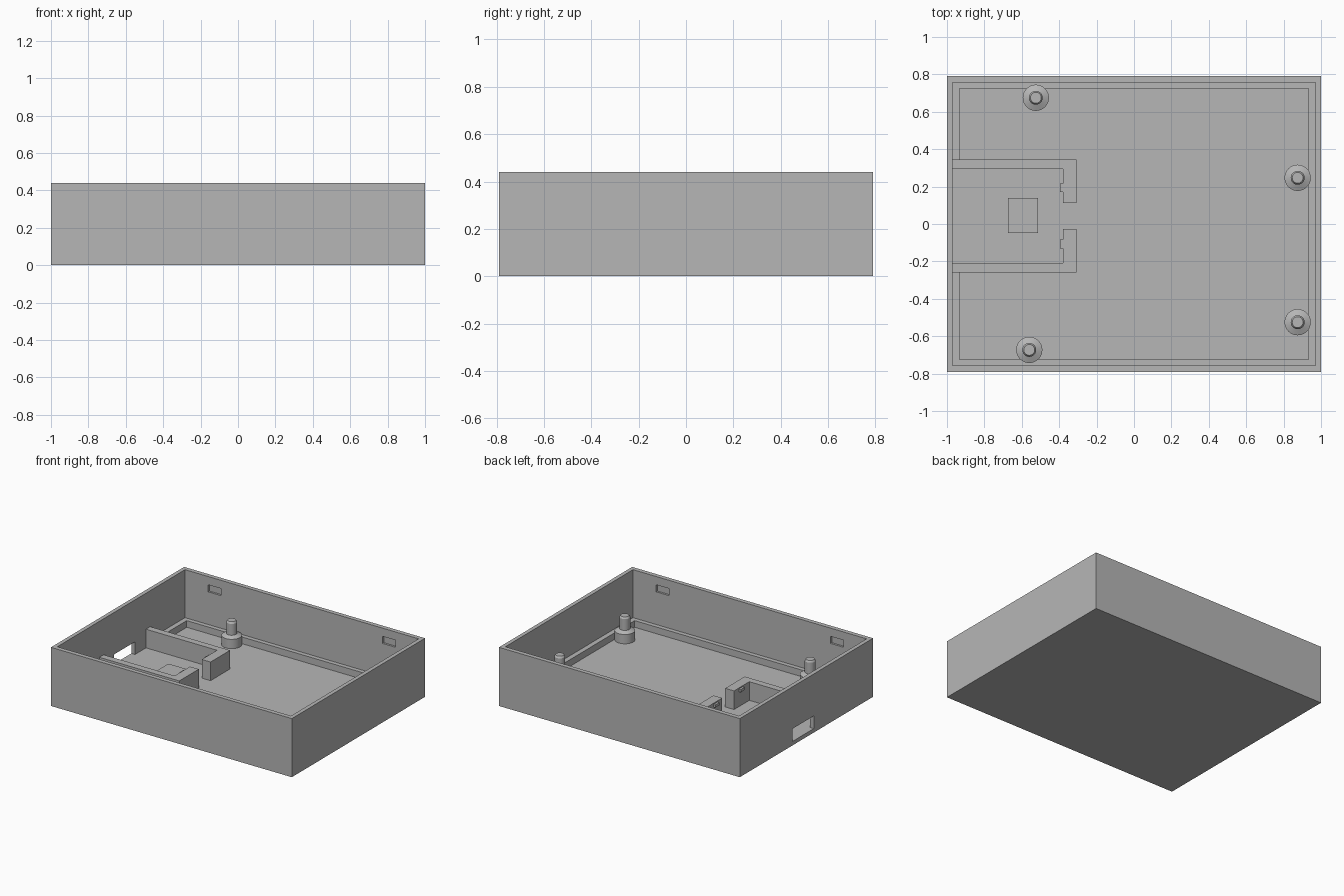
import bpy, bmesh, math

if "Cube" in bpy.data.objects:
    bpy.data.objects.remove(bpy.data.objects["Cube"])

grey = bpy.data.materials.new("plain_grey")
grey.diffuse_color = (0.47, 0.47, 0.47, 1)
grey.use_nodes = True
grey.node_tree.nodes["Principled BSDF"].inputs["Base Color"].default_value = grey.diffuse_color


def finish(name, bm):
    bmesh.ops.recalc_face_normals(bm, faces=bm.faces)
    me = bpy.data.meshes.new(name)
    bm.to_mesh(me)
    bm.free()
    me.materials.append(grey)
    ob = bpy.data.objects.new(name, me)
    bpy.context.collection.objects.link(ob)
    return ob


def prism(name, outline, z0, z1):
    """Extrude an xy outline from z0 to z1."""
    bm = bmesh.new()
    face = bm.faces.new([bm.verts.new((x, y, z0)) for x, y in outline])
    ext = bmesh.ops.extrude_face_region(bm, geom=[face])
    for v in ext["geom"]:
        if isinstance(v, bmesh.types.BMVert):
            v.co.z = z1
    return finish(name, bm)


def box(name, x0, x1, y0, y1, z0, z1):
    return prism(name, [(x0, y0), (x1, y0), (x1, y1), (x0, y1)], z0, z1)


def lathe(name, profile, x, y, sides=40):
    """Spin a closed-to-axis (radius, z) profile about a vertical axis."""
    bm = bmesh.new()
    rings = []
    for r, z in profile:
        rings.append([bm.verts.new((x + r * math.cos(2 * math.pi * i / sides),
                                    y + r * math.sin(2 * math.pi * i / sides), z))
                      for i in range(sides)])
    for a, b in zip(rings, rings[1:]):
        for i in range(sides):
            j = (i + 1) % sides
            bm.faces.new((a[i], a[j], b[j], b[i]))
    bm.faces.new(rings[0])
    bm.faces.new(rings[-1])
    ob = finish(name, bm)
    bpy.ops.object.select_all(action='DESELECT')
    ob.select_set(True)
    bpy.context.view_layer.objects.active = ob
    bpy.ops.object.shade_smooth_by_angle(angle=math.radians(25))
    return ob


def cut(target, cutter):
    mod = target.modifiers.new("cut", 'BOOLEAN')
    mod.operation = 'DIFFERENCE'
    mod.solver = 'EXACT'
    mod.object = cutter
    bpy.context.view_layer.objects.active = target
    bpy.ops.object.modifier_apply(modifier=mod.name)
    bpy.data.objects.remove(cutter)


FLOOR = 0.03
IN_X, IN_Y = 0.97, 0.757      # inside of the walls
LX, LY = 0.933, 0.724         # inside of the ledge
MID = 0.043                   # centre line of the board holder

# Open tray: block, cavity, port opening and lid clip pockets
tray = box("tray", -1, 1, -0.79, 0.79, 0, 0.44)
cut(tray, box("cavity_cutter", -IN_X, IN_X, -IN_Y, IN_Y, FLOOR, 0.6))
cut(tray, box("port_cutter", -1.1, -0.9, MID - 0.13, MID + 0.12, FLOOR, 0.125))
for sx in (-1, 1):
    for sy in (-1, 1):
        xs = sorted((sx * 0.67, sx * 0.778))
        ys = sorted((sy * 0.74, sy * 0.772))
        cut(tray, box("clip_cutter", *xs, *ys, 0.325, 0.378))

# Low ledge around the inside, broken at the board holder
Z0, Z1 = 0.02, 0.08
box("ledge_back", -0.98, 0.98, LY, 0.77, Z0, Z1)
box("ledge_front", -0.98, 0.98, -0.77, -LY, Z0, Z1)
box("ledge_right", LX, 0.98, -LY, LY, Z0, Z1)
box("ledge_left_back", -0.98, -LX, MID + 0.30, LY, Z0, Z1)
box("ledge_left_front", -0.98, -LX, -LY, MID - 0.30, Z0, Z1)

# Board holder: two mirrored L-shaped walls with small catches
for side, s in (("back", 1), ("front", -1)):
    outline = [(-0.98, 0.301), (-0.307, 0.301), (-0.307, 0.07),
               (-0.38, 0.07), (-0.38, 0.251), (-0.98, 0.251)]
    prism("holder_wall_" + side, [(x, MID + s * y) for x, y in outline], 0.02, 0.17)
    ys = sorted((MID + s * 0.127, MID + s * 0.174))
    box("holder_catch_" + side, -0.396, -0.37, *ys, 0.142, 0.162)

# Raised pad under the board
box("support_pad", -0.674, -0.513, -0.047, 0.138, 0.02, 0.05)

# Standoffs with locating pins
post = [(0.07, 0.02), (0.07, 0.1), (0.037, 0.115), (0.037, 0.2), (0.029, 0.213)]
for i, (x, y) in enumerate([(-0.525, 0.675), (0.875, 0.247),
                            (0.875, -0.525), (-0.56, -0.673)]):
    lathe("standoff_%d" % (i + 1), post, x, y)
